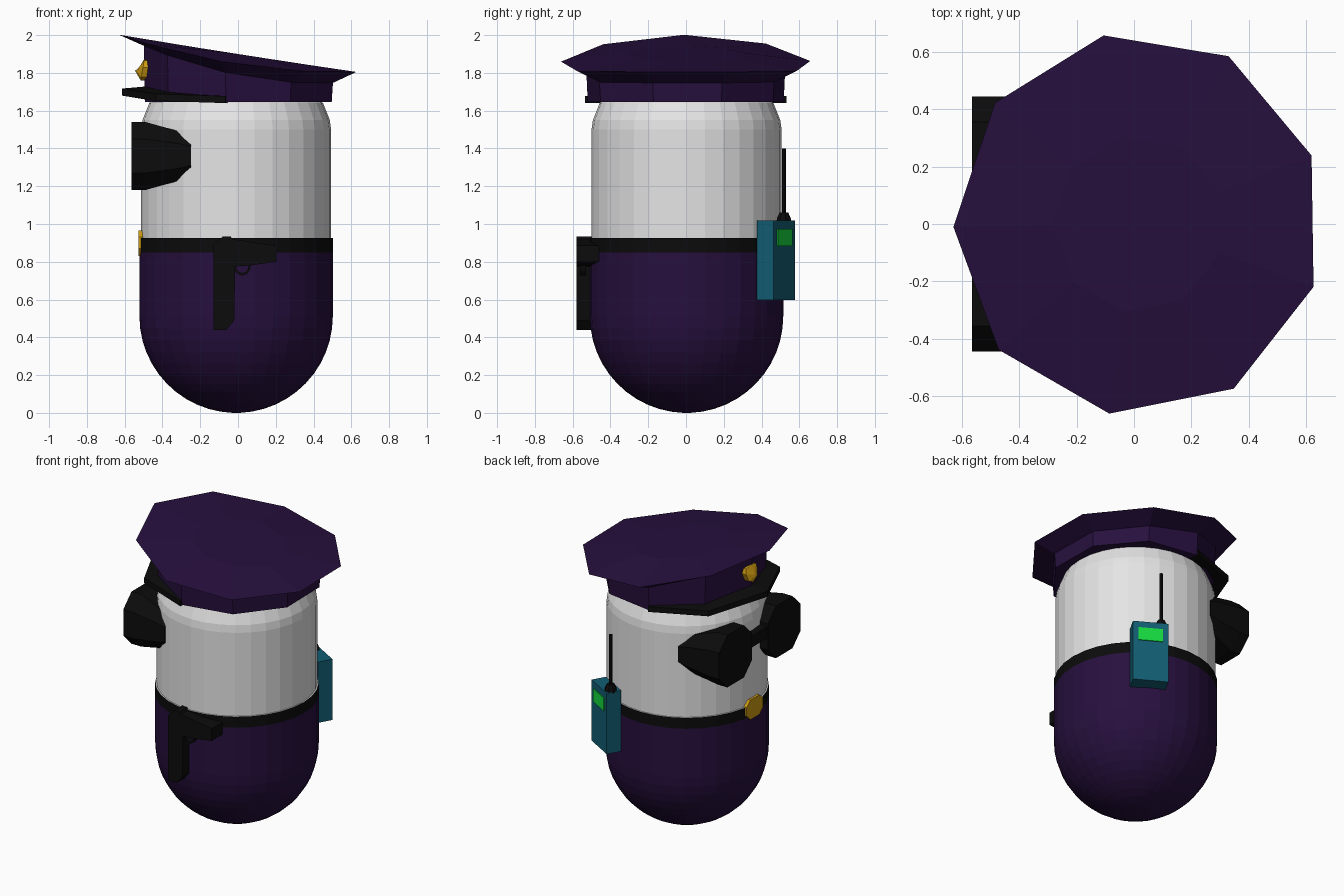
import bpy, bmesh, math
from mathutils import Vector, Matrix

if "Cube" in bpy.data.objects:
    bpy.data.objects.remove(bpy.data.objects["Cube"])


def material(name, r, g, b):
    m = bpy.data.materials.new(name)
    m.diffuse_color = (r, g, b, 1)
    m.use_nodes = True
    m.node_tree.nodes["Principled BSDF"].inputs["Base Color"].default_value = m.diffuse_color
    return m


PURPLE = material("dark_purple", 0.02, 0.005, 0.048)
BLACK = material("black", 0.0035, 0.0035, 0.0035)
WHITE = material("white", 0.78, 0.78, 0.78)
TEAL = material("teal", 0.006, 0.11, 0.17)
GREEN = material("screen_green", 0.008, 0.7, 0.05)
GOLD = material("gold", 0.62, 0.33, 0.006)


def loft(name, rings, mats, closed=True, rule=None):
    """Skin a list of equal-length rings, capping both ends."""
    bm = bmesh.new()
    vs = [[bm.verts.new(p) for p in ring] for ring in rings]
    n = len(rings[0])
    for a, b in zip(vs, vs[1:]):
        for i in range(n):
            j = (i + 1) % n
            bm.faces.new((a[i], a[j], b[j], b[i]))
    bm.faces.new(vs[0])
    bm.faces.new(vs[-1])
    bmesh.ops.recalc_face_normals(bm, faces=bm.faces)
    if rule:
        for f in bm.faces:
            f.material_index = rule(f.calc_center_median())
    me = bpy.data.meshes.new(name)
    bm.to_mesh(me)
    bm.free()
    for m in mats:
        me.materials.append(m)
    ob = bpy.data.objects.new(name, me)
    bpy.context.collection.objects.link(ob)
    return ob


def circle(r, z, n, cx=0.0, cy=0.0):
    return [(cx + r * math.cos(2 * math.pi * i / n), cy + r * math.sin(2 * math.pi * i / n), z)
            for i in range(n)]


def box(name, size, mat, matrix):
    x, y, z = (s / 2 for s in size)
    ob = loft(name, [[(-x, -y, h), (x, -y, h), (x, y, h), (-x, y, h)] for h in (-z, z)], [mat])
    ob.data.transform(matrix)
    return ob


# Capsule body: purple lower half, black belt, white upper half
R = 0.512
profile = [(R * math.sin(a), R - R * math.cos(a))
           for a in [math.radians(2 + 88 * i / 12) for i in range(13)]]
profile[0] = (profile[0][0], 0)
profile += [(R, 0.85), (R, 0.925), (0.503, 0.925), (0.503, 1.5), (0.496, 1.55),
            (0.46, 1.64), (0.38, 1.71), (0.2, 1.76), (0.03, 1.77)]
loft("body", [circle(r, z, 32, -0.01, 0.003) for r, z in profile], [PURPLE, BLACK, WHITE],
     rule=lambda c: 0 if c.z < 0.85 else (1 if c.z < 0.924 else 2))

# Belt buckle
buckle = [(-0.09, 0.87), (-0.05, 0.83), (0.05, 0.83), (0.09, 0.87),
          (0.09, 0.93), (0.05, 0.965), (-0.05, 0.965), (-0.09, 0.93)]
loft("belt_buckle", [[(x, y, z) for y, z in buckle] for x in (-0.48, -0.527)], [GOLD])


# Nine-sided cap: band flares to a slanted, curved rim, then a shallow crown
def cap_point(deg, r):
    a = math.radians(deg + 0.9)
    return 0.016 + r * math.cos(a), 1.037 * r * math.sin(a)


def rim_height(deg):
    u = cap_point(deg, 0.646)[0] / 0.625
    return 1.845 - 0.0975 * u + 0.0575 * u * u


def cap_ring(r, height):
    return [(*cap_point(d, r), height(d, cap_point(d, r)[0])) for d in range(20, 380, 40)]


loft("cap", [
    cap_ring(0.508, lambda d, x: 1.645),
    cap_ring(0.515, lambda d, x: rim_height(d) - 0.058),
    cap_ring(0.646, lambda d, x: rim_height(d)),
    cap_ring(0.3, lambda d, x: 1.9 - 0.156 * x),
    cap_ring(0.02, lambda d, x: 1.9 - 0.156 * x),
], [PURPLE])

# Cap visor: a slab swept round the front of the band
visor = []
for deg, r, z in ((100, 0.522, 1.64), (140, 0.595, 1.652), (180, 0.63, 1.68),
                  (220, 0.595, 1.652), (260, 0.522, 1.64)):
    ix, iy = cap_point(deg, 0.46)
    ox, oy = cap_point(deg, r)
    lift = 0.012 if 100 < deg < 260 else 0
    visor.append([(ix, iy, z), (ox, oy, z), (ox, oy, z + 0.037), (ix, iy, z + 0.04 + lift)])
loft("cap_visor", visor, [BLACK])

# Cap badge: faceted shield leaning back against the band
shield = [(0, -1), (0.6, -0.7), (0.9, 0.2), (0.75, 0.8), (0, 1),
          (-0.75, 0.8), (-0.9, 0.2), (-0.6, -0.7)]
loft("cap_badge", [[(x + 0.01 * v, 0.07 * s * u, 1.818 + 0.058 * s * v) for u, v in shield]
                   for x, s in ((-0.47, 1), (-0.505, 1), (-0.535, 0.1))], [GOLD])

# Goggles: two octagonal lenses that taper back along the head, plus a bridge
OCT = [(-1, -0.5), (-0.5, -1), (0.5, -1), (1, -0.5), (1, 0.5), (0.5, 1), (-0.5, 1), (-1, 0.5)]
for side, label in ((1, "left"), (-1, "right")):
    loft(label + "_lens", [[(x, side * (cy + hy * u), cz + hz * v) for u, v in OCT]
                           for x, cy, hy, cz, hz in ((-0.565, 0.265, 0.18, 1.36, 0.18),
                                                     (-0.49, 0.265, 0.18, 1.36, 0.18),
                                                     (-0.31, 0.33, 0.115, 1.36, 0.13),
                                                     (-0.25, 0.36, 0.085, 1.36, 0.1))], [BLACK])
box("goggle_bridge", (0.07, 0.2, 0.08), BLACK, Matrix.Translation((-0.525, 0, 1.39)))

# Pistol on the hip, extruded from its side outline
pistol = [(-0.13, 0.44), (-0.06, 0.44), (-0.02, 0.49), (-0.015, 0.775), (0.06, 0.78),
          (0.205, 0.80), (0.205, 0.885), (-0.03, 0.92), (-0.04, 0.935), (-0.08, 0.935), (-0.13, 0.89)]
loft("pistol", [[(x, y, z) for x, z in pistol] for y in (-0.46, -0.58)], [BLACK])
guard = []
for i in range(7):
    a = math.pi + math.pi * i / 6
    c, s = math.cos(a), math.sin(a)
    guard.append([(0.022 + r * c, y, 0.78 + 1.15 * r * s)
                  for r, y in ((0.034, -0.53), (0.046, -0.53), (0.046, -0.56), (0.034, -0.56))])
loft("trigger_guard", guard, [BLACK])

# Radio on the back: local x points outward from the body
RADIO = Matrix.Rotation(math.radians(60), 4, "Z")


def at(x, y, z):
    return RADIO @ Matrix.Translation((x, y, z))


box("radio_case", (0.1, 0.225, 0.42), TEAL, at(0.55, 0, 0.808))
box("radio_screen", (0.008, 0.155, 0.09), GREEN, at(0.602, 0, 0.928))
for name, steps in (("antenna_base", ((0.042, 1.01), (0.036, 1.035), (0.024, 1.06))),
                    ("antenna", ((0.011, 1.05), (0.011, 1.4)))):
    ob = loft(name, [circle(r, z, 8) for r, z in steps], [BLACK])
    ob.data.transform(at(0.555, 0.075, 0))
